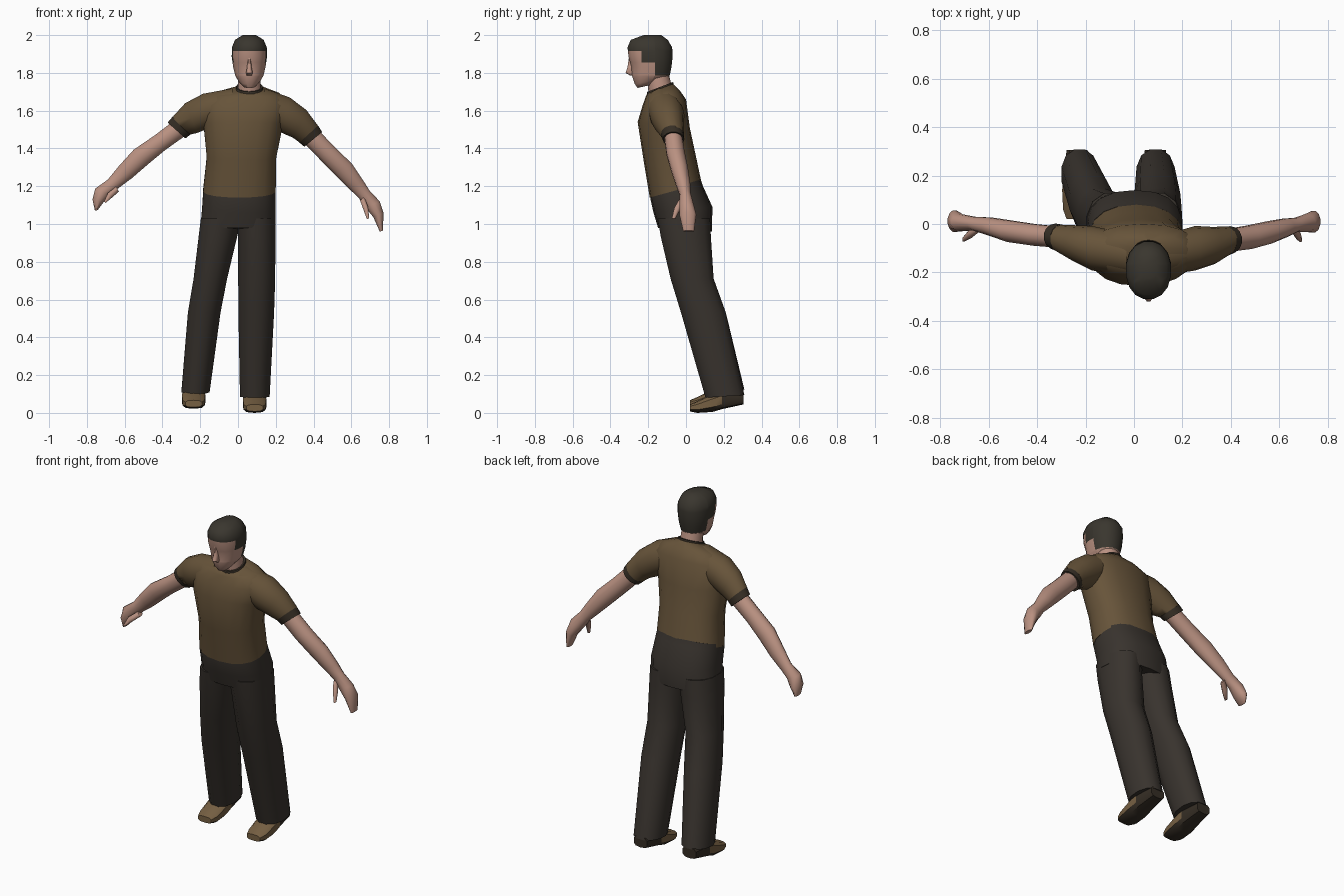
import bpy, bmesh, math
from mathutils import Vector


def material(name, rgb):
    m = bpy.data.materials.new(name)
    m.diffuse_color = (*rgb, 1)
    return m


SHIRT = material("brown_shirt", (0.135, 0.088, 0.042))
TRIM = material("dark_trim", (0.036, 0.027, 0.018))
PANTS = material("dark_trousers", (0.040, 0.033, 0.027))
SKIN = material("skin", (0.50, 0.29, 0.225))
HAIR = material("dark_hair", (0.042, 0.037, 0.028))
SHOE = material("shoe_leather", (0.18, 0.115, 0.055))


def finish(name, bm, mats, rule=None, angle=45):
    bmesh.ops.recalc_face_normals(bm, faces=bm.faces)
    for f in bm.faces:
        f.normal_update()
        if rule:
            f.material_index = rule(f.calc_center_median(), f.normal)
    me = bpy.data.meshes.new(name)
    bm.to_mesh(me)
    bm.free()
    for m in mats:
        me.materials.append(m)
    ob = bpy.data.objects.new(name, me)
    bpy.context.collection.objects.link(ob)
    bpy.ops.object.select_all(action='DESELECT')
    ob.select_set(True)
    bpy.context.view_layer.objects.active = ob
    bpy.ops.object.shade_smooth_by_angle(angle=math.radians(angle))
    return ob


def loft(rings, n=14, power=2.0):
    """Skin rings given as (centre, half axis, half axis)."""
    bm = bmesh.new()
    rows = []
    for c, u, v in rings:
        row = []
        for i in range(n):
            a = 2 * math.pi * (i + 0.5) / n
            ca, sa = math.cos(a), math.sin(a)
            p = c + u * math.copysign(abs(ca) ** (2 / power), ca) \
                  + v * math.copysign(abs(sa) ** (2 / power), sa)
            row.append(bm.verts.new(p))
        rows.append(row)
    for a, b in zip(rows, rows[1:]):
        for i in range(n):
            j = (i + 1) % n
            bm.faces.new((a[i], a[j], b[j], b[i]))
    bm.faces.new(rows[0])
    bm.faces.new(rows[-1])
    return bm


def upright(xl, xr, yf, zf, yb, zb):
    """Ring from left/right extents plus front and back points."""
    c = Vector(((xl + xr) / 2, (yf + yb) / 2, (zf + zb) / 2))
    return c, Vector(((xr - xl) / 2, 0, 0)), Vector((0, (yb - yf) / 2, (zb - zf) / 2))


def limb(x1, z1, x2, z2, yc, ry):
    """Ring across a limb from upper and lower edge points plus depth."""
    c = Vector(((x1 + x2) / 2, yc, (z1 + z2) / 2))
    return c, Vector(((x1 - x2) / 2, 0, (z1 - z2) / 2)), Vector((0, ry, 0))


# Shirt body and collar
finish("shirt_body", loft([upright(*s) for s in (
    (-.187, .202, -.192, 1.14, .083, 1.215),
    (-.168, .205, -.225, 1.34, .05, 1.37),
    (-.185, .24, -.256, 1.54, .02, 1.51),
    (-.19, .27, -.232, 1.62, .0, 1.66),
    (-.13, .22, -.215, 1.67, -.035, 1.71),
    (-.012, .132, -.205, 1.69, -.068, 1.742))], 18, 2.3), [SHIRT], angle=60)
finish("collar", loft([upright(*s) for s in (
    (-.014, .134, -.207, 1.68, -.066, 1.738),
    (-.01, .13, -.205, 1.70, -.068, 1.752))], 18, 2.2), [TRIM])

# Sleeves with dark cuffs
SLEEVES = {
    "left": ((-.03, 1.72, -.03, 1.55, -.125, .085), (-.185, 1.692, -.165, 1.50, -.10, .092),
             (-.28, 1.642, -.215, 1.48, -.08, .075), (-.35, 1.565, -.255, 1.472, -.06, .057)),
    "right": ((.14, 1.72, .14, 1.55, -.125, .085), (.275, 1.672, .232, 1.48, -.10, .092),
              (.363, 1.605, .29, 1.455, -.09, .078), (.428, 1.517, .328, 1.428, -.07, .06))}
CUFFS = {
    "left": ((-.347, 1.57, -.25, 1.473, -.06, .058), (-.374, 1.538, -.277, 1.452, -.052, .054)),
    "right": ((.425, 1.522, .324, 1.43, -.072, .061), (.447, 1.488, .35, 1.408, -.066, .057))}

# Arms from sleeve to wrist, continuing into flat hands
ARMS = {
    "left": ((-.345, 1.545, -.265, 1.475, -.055, .045), (-.44, 1.472, -.385, 1.39, -.045, .046),
             (-.553, 1.395, -.475, 1.315, -.03, .046), (-.63, 1.31, -.56, 1.242, -.01, .038),
             (-.69, 1.236, -.637, 1.185, .002, .029), (-.757, 1.188, -.678, 1.152, .005, .036),
             (-.771, 1.13, -.712, 1.113, .012, .046), (-.758, 1.07, -.742, 1.074, .017, .03)),
    "right": ((.43, 1.495, .345, 1.43, -.068, .048), (.52, 1.402, .43, 1.343, -.055, .05),
              (.605, 1.32, .51, 1.262, -.035, .047), (.665, 1.23, .588, 1.185, -.015, .039),
              (.697, 1.178, .64, 1.135, -.004, .03), (.752, 1.12, .675, 1.085, .003, .038),
              (.771, 1.06, .716, 1.035, .01, .046), (.768, .965, .75, .96, .014, .03))}
THUMBS = {
    "left": ((-.645, 1.20, -.63, 1.17, -.012, .018), (-.69, 1.165, -.665, 1.14, -.042, .018),
             (-.71, 1.118, -.70, 1.112, -.064, .01)),
    "right": ((.67, 1.145, .645, 1.125, -.015, .018), (.69, 1.09, .663, 1.075, -.045, .019),
              (.695, 1.03, .682, 1.026, -.066, .01))}
for table, part, mat, n in ((SLEEVES, "sleeve", SHIRT, 14), (CUFFS, "cuff", TRIM, 14),
                            (ARMS, "arm_and_hand", SKIN, 12), (THUMBS, "thumb", SKIN, 8)):
    for side, secs in table.items():
        finish(f"{side}_{part}", loft([limb(*s) for s in secs], n), [mat], angle=60)

# Trousers: hips and two legs
finish("hips", loft([upright(*s) for s in (
    (-.183, .198, -.188, 1.16, .078, 1.235),
    (-.187, .201, -.189, 1.135, .09, 1.20),
    (-.193, .202, -.172, 1.06, .14, 1.09),
    (-.203, .201, -.148, .98, .137, .96))], 18, 2.4), [PANTS], angle=60)
LEGS = {
    "left": ((-.20, .02, -.155, 1.03, .132, 1.03), (-.212, -.002, -.137, .93, .136, .93),
             (-.238, -.055, -.085, .71, .15, .71), (-.268, -.09, -.03, .53, .215, .53),
             (-.302, -.148, .10, .10, .312, .125)),
    "right": ((-.01, .20, -.155, 1.03, .132, 1.03), (-.002, .201, -.137, .93, .136, .93),
              (-.002, .20, -.085, .71, .15, .71), (-.001, .194, -.03, .53, .215, .53),
              (.008, .17, .10, .08, .312, .095))}
for side, secs in LEGS.items():
    finish(f"{side}_leg", loft([upright(*s) for s in secs], 12, 2.2), [PANTS], angle=60)

# Shoes: leather toe, dark sole and heel
for side, x, z in (("left", -.235, .022), ("right", .088, .0)):
    rings = [(Vector((x, y, z + (lo + hi) / 2)), Vector((w, 0, 0)), Vector((0, 0, (hi - lo) / 2)))
             for y, w, lo, hi in ((.02, .045, .008, .045), (.06, .06, .0, .062),
                                  (.14, .064, .005, .10), (.19, .06, .02, .115),
                                  (.305, .045, .045, .11))]
    finish(f"{side}_shoe", loft(rings, 10, 3), [SHOE, TRIM],
           lambda c, nr: 0 if c.y < .175 and nr.z > -.15 else 1, 40)

# Neck
finish("neck", loft([upright(*s) for s in (
    (-.003, .123, -.195, 1.67, -.075, 1.73),
    (.0, .12, -.205, 1.75, -.088, 1.78),
    (.005, .115, -.21, 1.82, -.095, 1.82))], 14), [SKIN], angle=60)

# Head: cut along the hairline so hair faces have crisp borders
CX = .06
head = loft([upright(CX - w, CX + w, yf, z, yb, z + lift) for z, w, yf, yb, lift in (
    (1.72, .034, -.258, -.17, .02), (1.74, .056, -.272, -.125, .03),
    (1.785, .076, -.288, -.085, 0), (1.83, .087, -.29, -.075, 0),
    (1.885, .095, -.306, -.069, 0), (1.935, .094, -.312, -.071, 0),
    (1.975, .077, -.294, -.095, 0), (2.0, .036, -.225, -.13, 0))], 16, 2.15)
for co, no in (((0, 0, 1.915), (0, 0, 1)), ((0, 0, 1.855), (0, 0, 1)),
               ((0, 0, 1.787), (0, 0, 1)), ((0, -.235, 0), (0, 1, 0)),
               ((0, -.165, 0), (0, 1, 0))):
    bmesh.ops.bisect_plane(head, geom=head.verts[:] + head.edges[:] + head.faces[:],
                           plane_co=co, plane_no=no)
finish("head_and_hair", head, [SKIN, HAIR],
       lambda c, nr: int(c.z > 1.915 or (c.z > 1.855 and c.y > -.235)
                         or (c.z > 1.787 and c.y > -.165)), 60)

# Nose wedge
finish("nose", loft([upright(CX - w, CX + w, yf, z, -.27, z) for z, w, yf in (
    (1.785, .014, -.295), (1.80, .019, -.322), (1.83, .013, -.311),
    (1.88, .008, -.304))], 8), [SKIN], angle=60)
